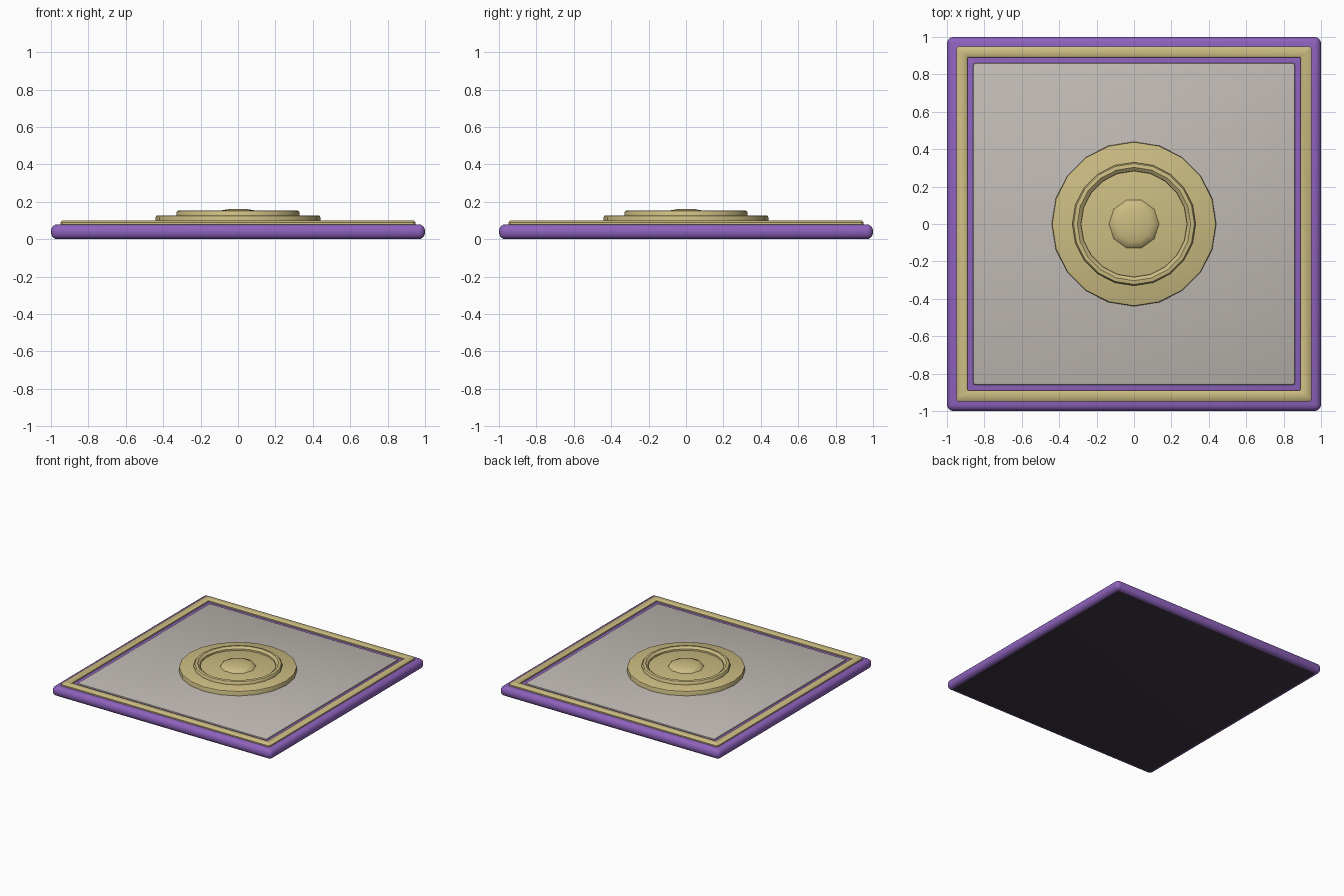
import bpy, bmesh, math

if "Cube" in bpy.data.objects:
    bpy.data.objects.remove(bpy.data.objects["Cube"])


def lin(c):
    c /= 255
    return c / 12.92 if c <= 0.04045 else ((c + 0.055) / 1.055) ** 2.4


def mat(name, rgb):
    m = bpy.data.materials.new(name)
    m.diffuse_color = (*[lin(c) for c in rgb], 1)
    m.use_nodes = True
    m.node_tree.nodes["Principled BSDF"].inputs["Base Color"].default_value = m.diffuse_color
    return m


PURPLE = mat("purple", (142, 98, 188))
GOLD = mat("pale gold", (204, 188, 130))
GREY = mat("warm grey", (193, 187, 181))
DARK = mat("dark underside", (62, 54, 68))


def finish(name, bm, mats, angle=40):
    bmesh.ops.recalc_face_normals(bm, faces=bm.faces)
    me = bpy.data.meshes.new(name)
    bm.to_mesh(me)
    bm.free()
    for m in mats:
        me.materials.append(m)
    ob = bpy.data.objects.new(name, me)
    bpy.context.collection.objects.link(ob)
    bpy.ops.object.select_all(action='DESELECT')
    ob.select_set(True)
    bpy.context.view_layer.objects.active = ob
    bpy.ops.object.shade_smooth_by_angle(angle=math.radians(angle))
    return ob


def slab(name, half, z0, z1, bevel, segs, mats):
    bm = bmesh.new()
    bmesh.ops.create_cube(bm, size=1)
    for v in bm.verts:
        v.co = (v.co.x * 2 * half, v.co.y * 2 * half, z0 + (v.co.z + 0.5) * (z1 - z0))
    bmesh.ops.bevel(bm, geom=bm.edges[:], offset=bevel, segments=segs,
                    profile=0.5, affect='EDGES')
    bm.normal_update()
    if len(mats) > 1:  # underside colour
        for f in bm.faces:
            f.material_index = int(f.normal.z < -0.99)
    return finish(name, bm, mats)


def lathe(name, profile, n, closed=False, angle=40):
    # a point at radius 0 closes the top
    bm = bmesh.new()
    rings = []
    for r, z in profile:
        if r == 0:
            rings.append([bm.verts.new((0, 0, z))] * n)
        else:
            rings.append([bm.verts.new((r * math.cos(2 * math.pi * i / n),
                                        r * math.sin(2 * math.pi * i / n), z)) for i in range(n)])
    pairs = list(zip(rings, rings[1:]))
    if closed:
        pairs.append((rings[-1], rings[0]))
    for a, b in pairs:
        for i in range(n):
            j = (i + 1) % n
            bm.faces.new(list(dict.fromkeys((a[i], a[j], b[j], b[i]))))
    if not closed:
        bm.faces.new(rings[0])
    return finish(name, bm, [GOLD], angle)


# rounded base tile with dark underside
slab("base_tile", 1.0, 0, 0.08, 0.035, 4, [PURPLE, DARK])

# raised inner panel
slab("inner_panel", 0.86, 0.06, 0.09, 0.01, 2, [GREY])

# square gold frame
bm = bmesh.new()
loops = []
for h, z in ((0.95, 0.07), (0.95, 0.09), (0.94, 0.1), (0.9, 0.1), (0.89, 0.09), (0.89, 0.07)):
    c = 0.012 if h > 0.92 else 0.003  # corner chamfer
    pts = []
    for sx, sy in ((1, 1), (-1, 1), (-1, -1), (1, -1)):
        p = [(sx * h, sy * (h - c)), (sx * (h - c), sy * h)]
        pts += p if sx * sy > 0 else p[::-1]
    loops.append([bm.verts.new((x, y, z)) for x, y in pts])
for k in range(6):
    a, b = loops[k], loops[(k + 1) % 6]
    for i in range(8):
        j = (i + 1) % 8
        bm.faces.new((a[i], a[j], b[j], b[i]))
finish("gold_frame", bm, [GOLD])

# central medallion: disc, ring and dome
lathe("medallion_disc", [(0.44, 0.07), (0.44, 0.118), (0.437, 0.125), (0.43, 0.128), (0, 0.128)], 20)
lathe("medallion_ring", [(0.33, 0.12), (0.33, 0.143), (0.323, 0.152), (0.303, 0.155),
                         (0.284, 0.14), (0.282, 0.12)], 20, closed=True)
dome = [(0.134 * math.cos(math.radians(a)), 0.13 + 0.033 * math.sin(math.radians(a)))
        for a in (0, 22.5, 45, 67.5)]
lathe("centre_dome", dome + [(0, 0.163)], 10)
